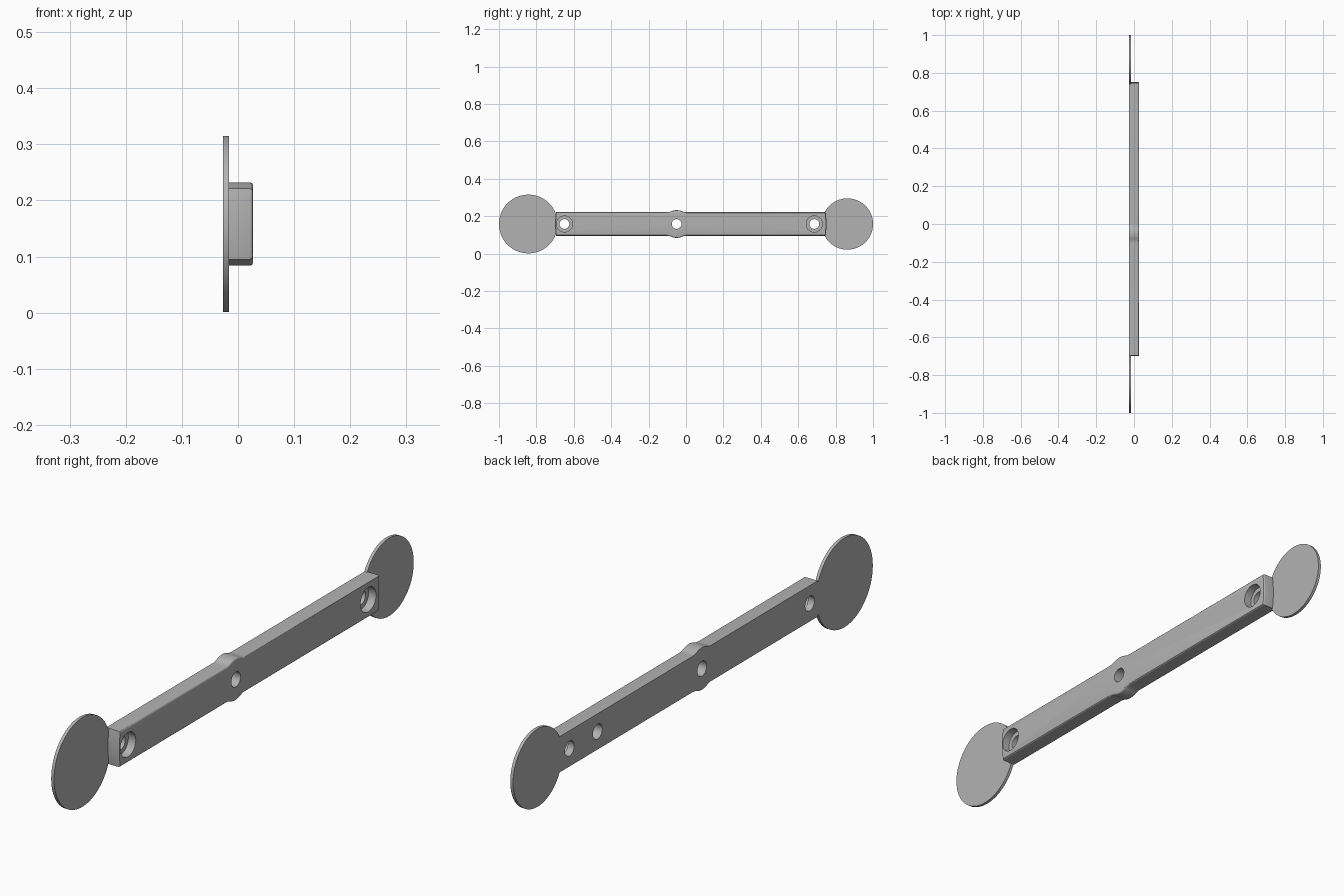
import bpy, bmesh, math
from mathutils import Matrix

if "Cube" in bpy.data.objects:
    bpy.data.objects.remove(bpy.data.objects["Cube"])

ZC = 0.158            # height of the long axis
BACK, FRONT = -0.027, 0.027
HALF = 0.063          # half width of the bar
PIVOT = -0.05         # position of the middle boss

grey = bpy.data.materials.new("grey")
grey.diffuse_color = (0.45, 0.45, 0.45, 1)
grey.use_nodes = True
grey.node_tree.nodes["Principled BSDF"].inputs["Base Color"].default_value = grey.diffuse_color


def make_object(name, bm):
    mesh = bpy.data.meshes.new(name)
    bmesh.ops.recalc_face_normals(bm, faces=bm.faces)
    bm.to_mesh(mesh)
    bm.free()
    mesh.materials.append(grey)
    obj = bpy.data.objects.new(name, mesh)
    bpy.context.collection.objects.link(obj)
    return obj


def disc(name, y, radius, x0, x1, segments=96):
    """Cylinder lying along x between x0 and x1."""
    bm = bmesh.new()
    place = Matrix.Translation(((x0 + x1) / 2, y, ZC)) @ Matrix.Rotation(math.pi / 2, 4, 'Y')
    bmesh.ops.create_cone(bm, cap_ends=True, segments=segments, radius1=radius,
                          radius2=radius, depth=x1 - x0, matrix=place)
    return make_object(name, bm)


def boolean(target, other, operation):
    mod = target.modifiers.new(other.name, 'BOOLEAN')
    mod.operation, mod.object, mod.solver = operation, other, 'EXACT'
    bpy.context.view_layer.objects.active = target
    bpy.ops.object.modifier_apply(modifier=mod.name)
    bpy.data.objects.remove(other)


# Bar outline: straight edge with a round boss blended in by two fillets
boss, fillet = 0.074, 0.06
dz = HALF + fillet
dy = math.sqrt((boss + fillet) ** 2 - dz ** 2)
angle = math.atan2(dy, dz)
N = 8
right_half = [(boss * math.sin(angle * i / N), boss * math.cos(angle * i / N)) for i in range(N + 1)]
right_half += [(dy - fillet * math.sin(angle * (1 - i / N)), dz - fillet * math.cos(angle * (1 - i / N)))
               for i in range(1, N + 1)]
top = [(PIVOT - y, h) for y, h in reversed(right_half[1:])] + [(PIVOT + y, h) for y, h in right_half]


def end_arc(y, bow):
    """Slightly bowed bar end from the top edge to the bottom edge."""
    return [(y + bow * (1 - t * t), HALF * t) for t in (1 - i / 6 for i in range(13))]


outline = top + end_arc(0.746, 0.005)
outline += [(y, -h) for y, h in reversed(top)]
outline += list(reversed(end_arc(-0.695, -0.005)))

# Bar body with rounded front edges
bm = bmesh.new()
base = bm.faces.new([bm.verts.new((BACK, y, ZC + z)) for y, z in outline])
made = bmesh.ops.extrude_face_region(bm, geom=[base])["geom"]
front = [v for v in made if isinstance(v, bmesh.types.BMVert)]
bmesh.ops.translate(bm, verts=front, vec=(FRONT - BACK, 0, 0))
rim = [e for e in bm.edges if all(v.co.x > 0 for v in e.verts)]
bmesh.ops.bevel(bm, geom=rim, offset=0.006, segments=3, profile=0.5, affect='EDGES')
bar = make_object("bar", bm)

# Thin round paddles, flush with the back
boolean(bar, disc("large_paddle", -0.843, 0.157, BACK, -0.016, 128), 'UNION')
boolean(bar, disc("small_paddle", 0.863, 0.137, BACK, -0.016, 128), 'UNION')

# Through holes, counterbores at both ends, blind hole in the back
for y in (-0.65, PIVOT, 0.686):
    boolean(bar, disc("through_hole", y, 0.026, -0.1, 0.1, 48), 'DIFFERENCE')
for y in (-0.65, 0.686):
    boolean(bar, disc("counterbore", y, 0.043, -0.002, 0.1, 48), 'DIFFERENCE')
boolean(bar, disc("blind_hole", 0.53, 0.026, -0.1, 0.005, 48), 'DIFFERENCE')

bpy.ops.object.select_all(action='DESELECT')
bar.select_set(True)
bpy.context.view_layer.objects.active = bar
bpy.ops.object.shade_smooth_by_angle(angle=math.radians(30))
